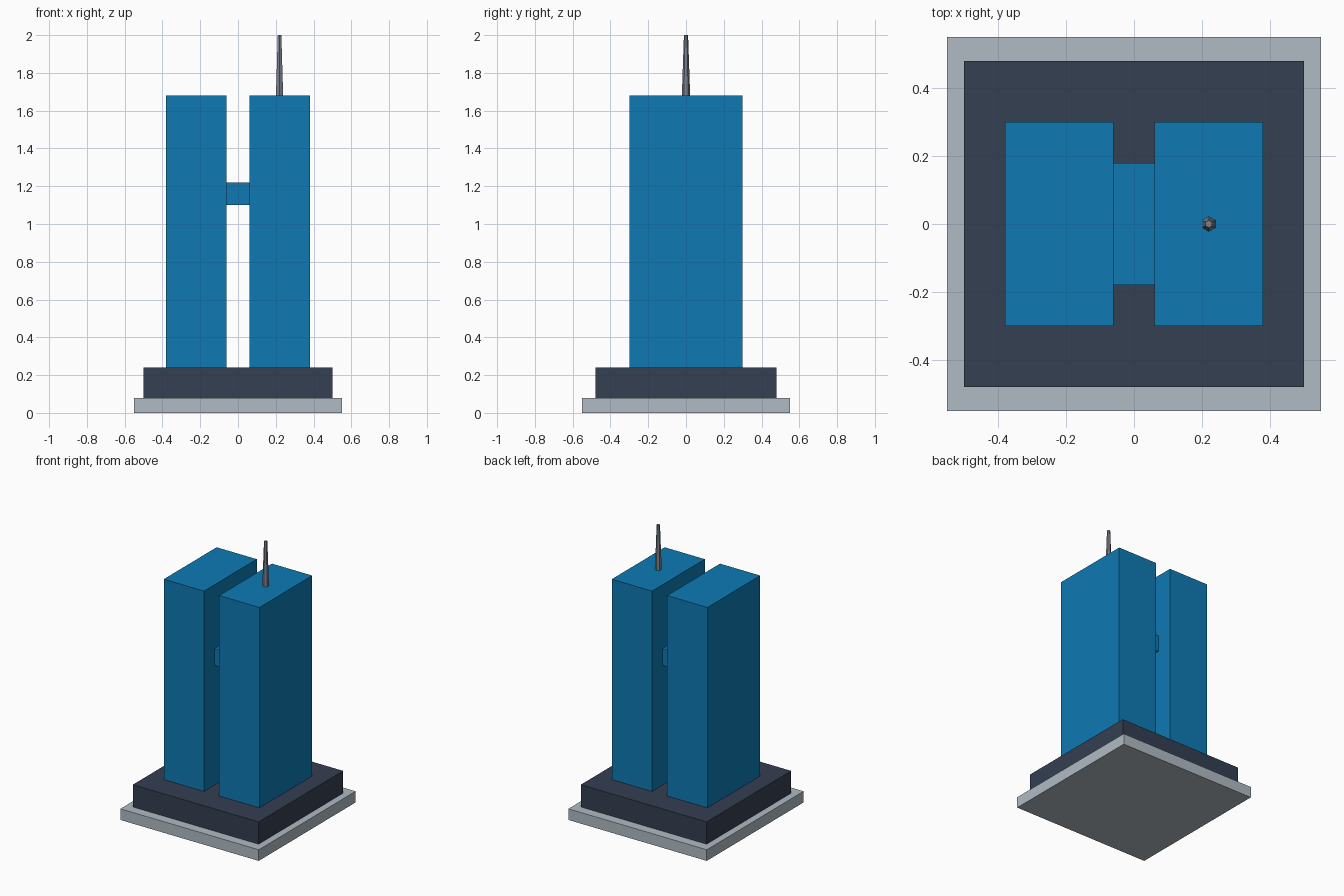
import bpy

cube = bpy.data.objects.get("Cube")
if cube:
    bpy.data.objects.remove(cube, do_unlink=True)


def material(name, rgb):
    mat = bpy.data.materials.new(name)
    mat.use_nodes = True
    color = (*rgb, 1.0)
    mat.diffuse_color = color
    mat.node_tree.nodes["Principled BSDF"].inputs["Base Color"].default_value = color
    return mat


def finish(name, mat):
    obj = bpy.context.object
    obj.name = name
    obj.data.materials.append(mat)
    return obj


def box(name, mat, width, depth, bottom, top, x=0.0):
    bpy.ops.mesh.primitive_cube_add(size=1, location=(x, 0, (bottom + top) / 2))
    obj = finish(name, mat)
    obj.scale = (width, depth, top - bottom)
    bpy.ops.object.transform_apply(location=False, rotation=False, scale=True)
    return obj


pale_grey = material("pale_grey", (0.434, 0.497, 0.552))
dark_slate = material("dark_slate", (0.034, 0.050, 0.084))
glass_blue = material("glass_blue", (0.0044, 0.195, 0.456))
steel_grey = material("steel_grey", (0.20, 0.22, 0.27))

# Stepped base
box("ground_slab", pale_grey, 1.10, 1.10, 0.0, 0.08)
box("podium", dark_slate, 1.00, 0.96, 0.08, 0.24)

# Twin towers joined by a bridge
for side, x in (("left", 0.22), ("right", -0.22)):
    box(side + "_tower", glass_blue, 0.32, 0.60, 0.24, 1.68, x)
box("sky_bridge", glass_blue, 0.12, 0.36, 1.10, 1.22)

# Tapered six-sided antenna on the left tower
bpy.ops.mesh.primitive_cone_add(vertices=6, radius1=0.022, radius2=0.011,
                                depth=0.32, location=(0.22, 0, 1.84))
finish("antenna", steel_grey)
